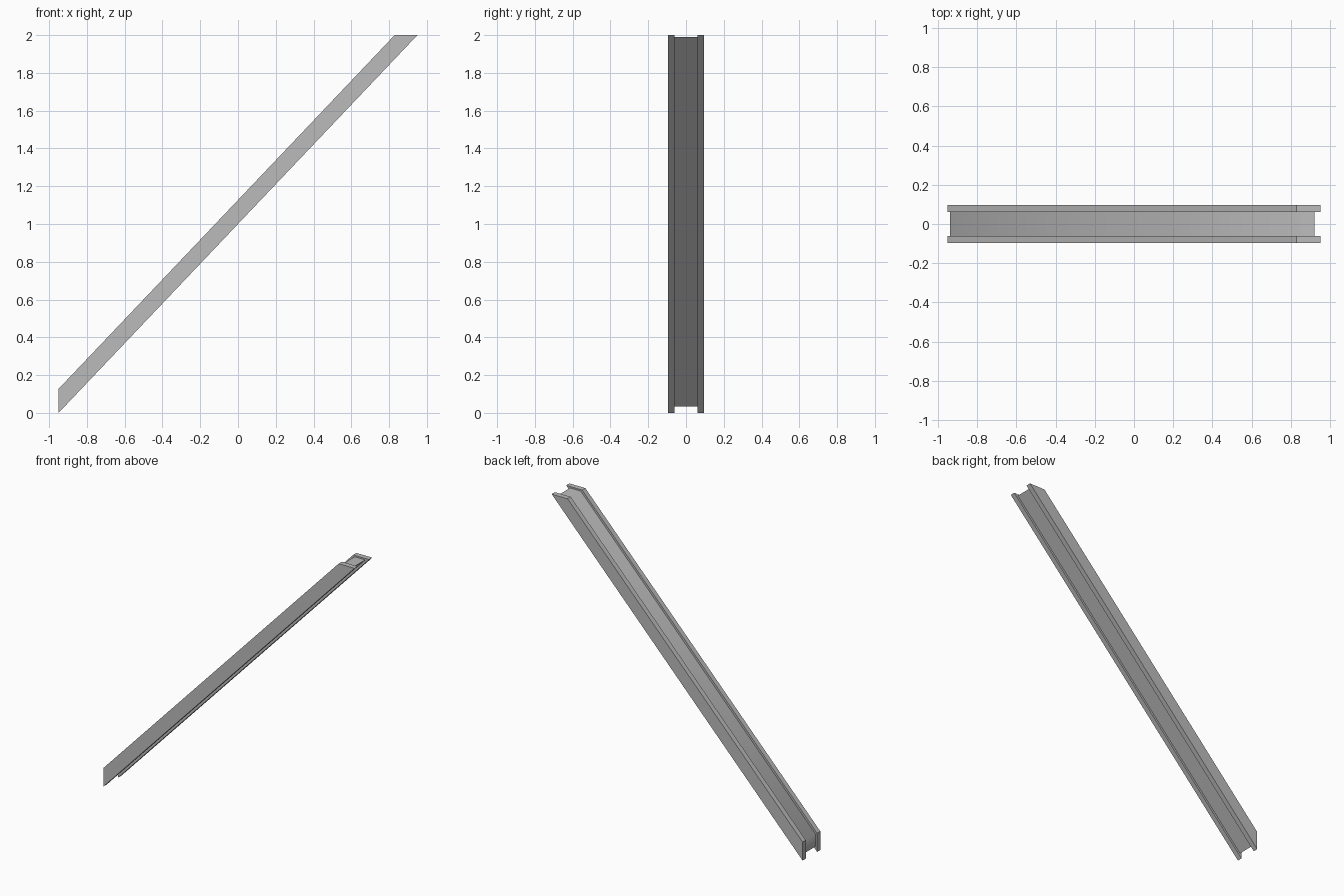
import bpy
import math

cube = bpy.data.objects.get("Cube")
if cube:
    bpy.data.objects.remove(cube, do_unlink=True)

SLOPE = 2 / 1.9      # rise of the beam per unit of run
DEPTH = 0.127        # flange depth, measured vertically

grey = bpy.data.materials.new("steel grey")
grey.use_nodes = True
colour = (0.5, 0.5, 0.5, 1)
grey.diffuse_color = colour
grey.node_tree.nodes["Principled BSDF"].inputs["Base Color"].default_value = colour


def sloped_bar(name, y0, y1, x_low, z_top, inset):
    """Bar along the slope: plumb cut at the foot, level cut at the head."""
    def height(x, offset):
        return (x + 0.95) * SLOPE + offset

    def run(z, offset):
        return (z - offset) / SLOPE - 0.95

    low, high = inset, DEPTH - inset
    outline = [(x_low, height(x_low, low)), (run(z_top, low), z_top),
               (run(z_top, high), z_top), (x_low, height(x_low, high))]
    n = len(outline)
    verts = [(x, y, z) for y in (y0, y1) for x, z in outline]
    faces = [tuple(range(n)), tuple(reversed(range(n, 2 * n)))]
    faces += [(i, i + n, (i + 1) % n + n, (i + 1) % n) for i in range(n)]
    mesh = bpy.data.meshes.new(name)
    mesh.from_pydata(verts, [], faces)
    mesh.materials.append(grey)
    obj = bpy.data.objects.new(name, mesh)
    bpy.context.collection.objects.link(obj)
    return obj


# Two side flanges
sloped_bar("front_flange", -0.096, -0.061, -0.95, 2.0, 0)
sloped_bar("back_flange", 0.061, 0.096, -0.95, 2.0, 0)

# Recessed web between them, softly shaded over its upper corners
web = sloped_bar("web", -0.061, 0.061, -0.938, 1.99, 0.021)
bpy.ops.object.select_all(action="DESELECT")
web.select_set(True)
bpy.context.view_layer.objects.active = web
bpy.ops.object.shade_smooth_by_angle(angle=math.radians(60))
